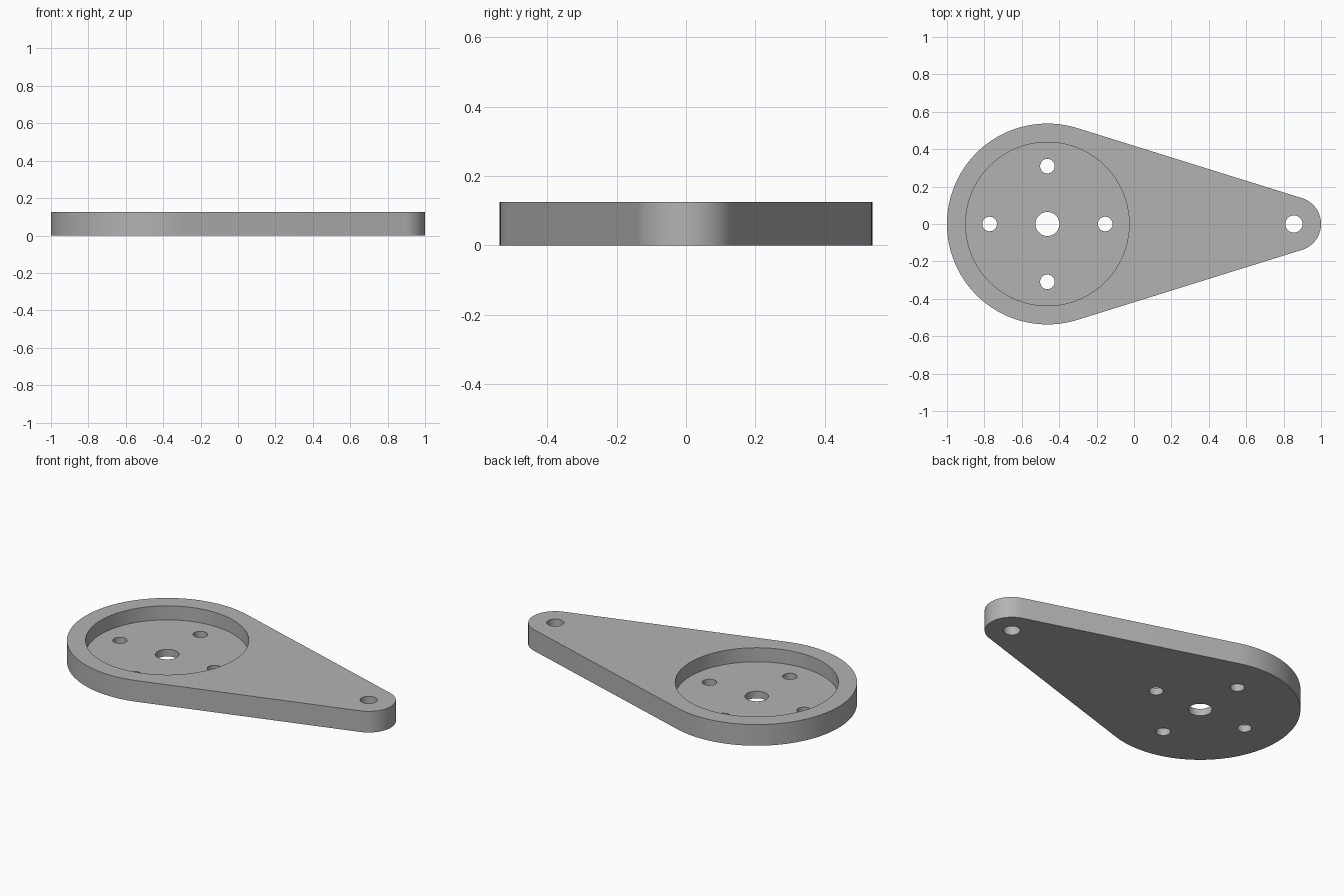
import bpy
import bmesh
from math import acos, cos, sin, pi

THICK = 0.125
FLOOR = 0.042          # plate thickness left under the pocket
HUB_X, HUB_R = -0.463, 0.537
TIP_X, TIP_R = 0.855, 0.145

cube = bpy.data.objects.get("Cube")
if cube:
    bpy.data.objects.remove(cube, do_unlink=True)

gray = bpy.data.materials.new("plain gray")
gray.use_nodes = True
color = (0.45, 0.45, 0.45, 1)
gray.diffuse_color = color
gray.node_tree.nodes["Principled BSDF"].inputs["Base Color"].default_value = color


def arc(cx, cy, r, start, end, steps):
    """Points along an arc, both ends included."""
    angles = [start + (end - start) * i / steps for i in range(steps + 1)]
    return [(cx + r * cos(a), cy + r * sin(a)) for a in angles]


def prism(name, outline, z0, z1):
    """Extrude a closed outline from z0 up to z1."""
    bm = bmesh.new()
    base = bm.faces.new([bm.verts.new((x, y, z0)) for x, y in outline])
    top = bmesh.ops.extrude_face_region(bm, geom=[base], use_keep_orig=True)
    verts = [v for v in top["geom"] if isinstance(v, bmesh.types.BMVert)]
    bmesh.ops.translate(bm, vec=(0, 0, z1 - z0), verts=verts)
    bmesh.ops.recalc_face_normals(bm, faces=bm.faces)
    mesh = bpy.data.meshes.new(name)
    bm.to_mesh(mesh)
    bm.free()
    mesh.materials.append(gray)
    obj = bpy.data.objects.new(name, mesh)
    bpy.context.collection.objects.link(obj)
    return obj


def cut_circle(body, x, y, r, z0, steps):
    """Cut a round hole or pocket from the top down to z0."""
    outline = arc(x, y, r, 0, 2 * pi, steps)[:-1]
    cutter = prism("cutter", outline, z0, THICK + 0.1)
    cutter.hide_render = True
    mod = body.modifiers.new("cut", "BOOLEAN")
    mod.operation = "DIFFERENCE"
    mod.solver = "EXACT"
    mod.object = cutter
    bpy.context.view_layer.objects.active = body
    bpy.ops.object.modifier_apply(modifier=mod.name)
    bpy.data.objects.remove(cutter, do_unlink=True)


# Teardrop arm: two arcs joined by their common tangents
tangent = acos((HUB_R - TIP_R) / (TIP_X - HUB_X))
outline = arc(HUB_X, 0, HUB_R, tangent, 2 * pi - tangent, 96)
outline += arc(TIP_X, 0, TIP_R, -tangent, tangent, 32)
arm = prism("arm_plate", outline, 0, THICK)

# Round pocket in the hub
cut_circle(arm, HUB_X, 0, 0.437, FLOOR, 128)

# Centre hole, four bolt holes around it, and the tip hole
cut_circle(arm, HUB_X, 0, 0.064, -0.1, 48)
for i in range(4):
    a = i * pi / 2
    cut_circle(arm, HUB_X + 0.309 * cos(a), 0.309 * sin(a), 0.039, -0.1, 40)
cut_circle(arm, TIP_X, 0, 0.046, -0.1, 40)

# Smooth round walls, crisp rims
bpy.ops.object.select_all(action="DESELECT")
arm.select_set(True)
bpy.context.view_layer.objects.active = arm
bpy.ops.object.shade_smooth_by_angle(angle=pi / 6)
